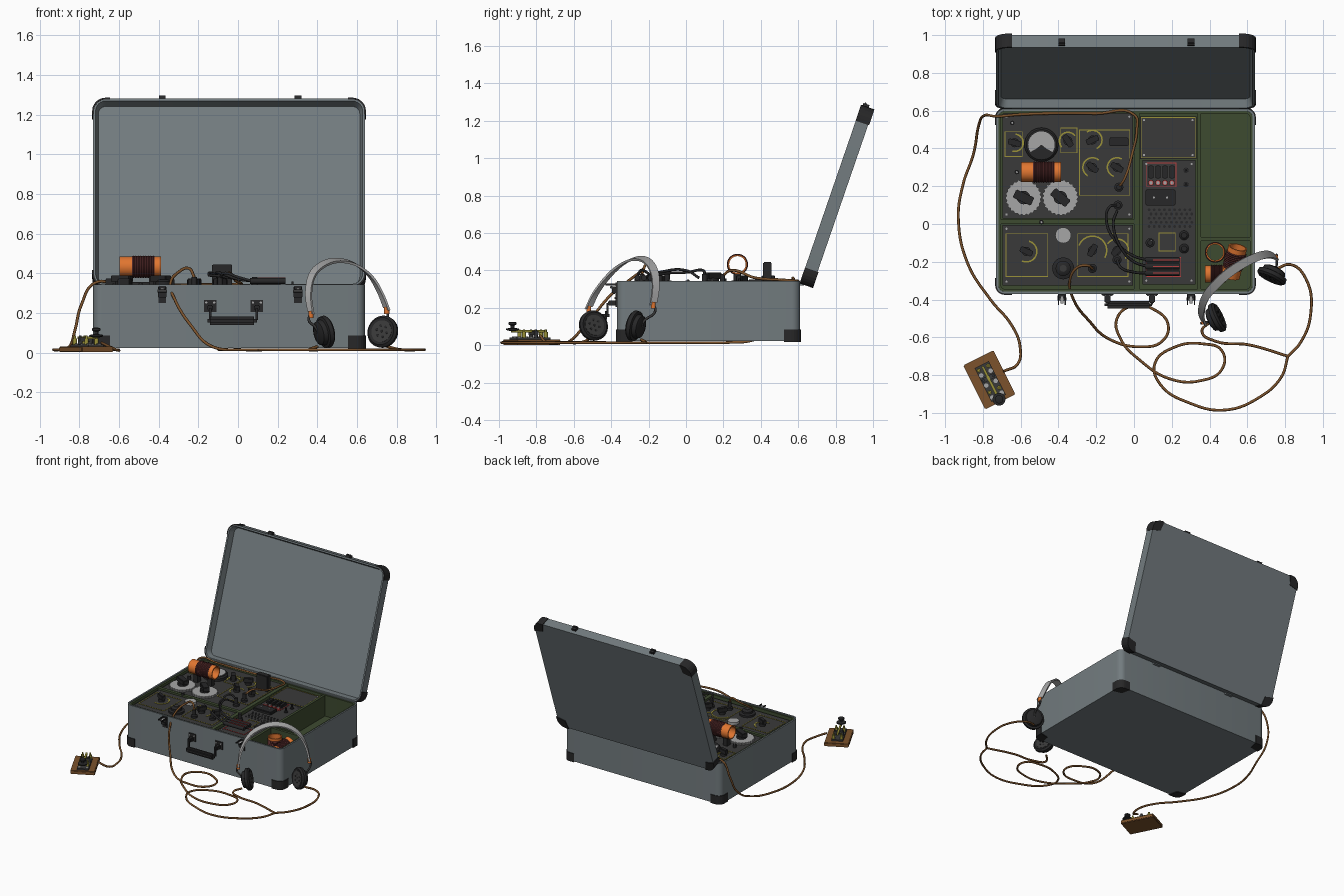
import bpy, bmesh, math
from mathutils import Vector, Matrix

if "Cube" in bpy.data.objects:
    bpy.data.objects.remove(bpy.data.objects["Cube"])


def material(name, *rgb):
    m = bpy.data.materials.new(name)
    m.use_nodes = True
    m.diffuse_color = (*rgb, 1)
    m.node_tree.nodes["Principled BSDF"].inputs["Base Color"].default_value = (*rgb, 1)
    return m


STEEL = material("blue grey steel", .17, .2, .212)
PANEL = material("charcoal panel", .042, .042, .042)
BLACK = material("black", .02, .02, .021)
GREEN = material("olive green", .048, .07, .03)
COPPER = material("copper orange", .75, .18, .03)
MAROON = material("maroon winding", .085, .022, .022)
BROWN = material("wood and cord brown", .2, .085, .025)
LIGHT = material("light grey", .38, .38, .38)
BRASS = material("brass yellow", .33, .29, .04)
RED = material("marking red", .5, .05, .05)
FRONT = Matrix.Identity(4)


def finish(name, bm, mat, matrix=FRONT, smooth=False):
    bmesh.ops.recalc_face_normals(bm, faces=bm.faces)
    me = bpy.data.meshes.new(name)
    bm.to_mesh(me)
    bm.free()
    me.materials.append(mat)
    ob = bpy.data.objects.new(name, me)
    bpy.context.collection.objects.link(ob)
    ob.matrix_world = matrix
    if smooth:
        bpy.ops.object.select_all(action='DESELECT')
        ob.select_set(True)
        bpy.context.view_layer.objects.active = ob
        bpy.ops.object.shade_smooth_by_angle(angle=math.radians(35))


def loft(name, rings, mat, matrix=FRONT, smooth=False, closed=False):
    """Join equal rings of points; cap both ends unless the rings form a loop."""
    bm = bmesh.new()
    vs = [[bm.verts.new(p) for p in r] for r in rings]
    n = len(vs[0])
    for a, b in list(zip(vs, vs[1:])) + ([(vs[-1], vs[0])] if closed else []):
        for i in range(n):
            bm.faces.new((a[i], a[(i + 1) % n], b[(i + 1) % n], b[i]))
    if not closed:
        bm.faces.new(vs[0])
        bm.faces.new(vs[-1])
    finish(name, bm, mat, matrix, smooth)


def box(name, c, size, mat, rz=0, bevel=0, matrix=FRONT):
    bm = bmesh.new()
    bmesh.ops.create_cube(bm, size=1)
    bmesh.ops.scale(bm, vec=size, verts=bm.verts)
    if bevel:
        bmesh.ops.bevel(bm, geom=bm.edges[:], offset=bevel, segments=2, affect='EDGES')
    finish(name, bm, mat, matrix @ Matrix.Translation(c) @ Matrix.Rotation(rz, 4, 'Z'))


def slab(name, x0, x1, y0, y1, z0, z1, mat):
    box(name, ((x0 + x1) / 2, (y0 + y1) / 2, (z0 + z1) / 2), (x1 - x0, y1 - y0, z1 - z0), mat)


def turned(name, c, profile, mat, axis=(0, 0, 1), seg=24, closed=False, matrix=FRONT):
    """Revolve (radius, height) pairs about an axis through c."""
    rings = [[(r * math.cos(i * math.tau / seg), r * math.sin(i * math.tau / seg), h)
              for i in range(seg)] for r, h in profile]
    turn = Vector(axis).to_track_quat('Z', 'Y').to_matrix().to_4x4()
    loft(name, rings, mat, matrix @ Matrix.Translation(c) @ turn, True, closed)


def cyl(name, c, r, h, mat, axis=(0, 0, 1), seg=24, matrix=FRONT):
    turned(name, c, [(r, 0), (r, h)], mat, axis, seg, matrix=matrix)


def rounded(x0, x1, y0, y1, r, z):
    pts = []
    for k, (cx, cy) in enumerate([(x1 - r, y1 - r), (x0 + r, y1 - r), (x0 + r, y0 + r), (x1 - r, y0 + r)]):
        for i in range(7):
            a = (k + i / 6) * math.pi / 2
            pts.append((cx + r * math.cos(a), cy + r * math.sin(a), z))
    return pts


def tray(name, x0, x1, y0, y1, z0, z1, r, wall, slope, floor, mat, matrix=FRONT):
    def ring(d, z):
        return rounded(x0 + d, x1 - d, y0 + d, y1 - d, max(r - d, .012), z)
    loft(name, [ring(0, z0), ring(0, z1), ring(wall, z1), ring(slope, floor)], mat, matrix, True)


def corner_caps(name, x0, x1, y0, y1, z0, z1, r, leg, matrix=FRONT):
    e = .005

    def arc(d):
        bend = [(r - (r - d) * math.sin(a * math.pi / 12), r - (r - d) * math.cos(a * math.pi / 12)) for a in range(7)]
        return [(leg, d)] + bend + [(d, leg)]
    for x, sx in ((x0, 1), (x1, -1)):
        for y, sy in ((y0, 1), (y1, -1)):
            for part, outline, a, b in (("side", arc(-e) + arc(.004)[::-1], z0 - e, z1),
                                        ("plate", arc(-e) + [(leg * .8, leg * .8)], z0 - e, z0 + .002)):
                loft(f"{name}_{part}", [[(x + sx * u, y + sy * v, z) for u, v in outline] for z in (a, b)],
                     BLACK, matrix)


def cable(name, points, mat, r=.0075, ground=.014):
    cu = bpy.data.curves.new(name, 'CURVE')
    cu.dimensions = '3D'
    cu.bevel_depth, cu.bevel_resolution, cu.resolution_u = r, 1, 7
    cu.use_fill_caps = True
    sp = cu.splines.new('BEZIER')
    sp.bezier_points.add(len(points) - 1)
    for bp, p in zip(sp.bezier_points, points):
        bp.co = p if len(p) == 3 else (*p, ground)
        bp.handle_left_type = bp.handle_right_type = 'AUTO'
    tmp = bpy.data.objects.new(name + "_path", cu)
    bpy.context.collection.objects.link(tmp)
    me = bpy.data.meshes.new_from_object(tmp.evaluated_get(bpy.context.evaluated_depsgraph_get()))
    bpy.data.objects.remove(tmp)
    bpy.context.collection.objects.link(bpy.data.objects.new(name, me))
    me.materials.clear()
    me.materials.append(mat)
    me.shade_smooth()


# Case, green liner and dividers
X0, X1, Y0, Y1, RIM = -.73, .64, -.37, .61, .342
tray("case_base", X0, X1, Y0, Y1, .022, RIM, .045, .012, .012, .06, STEEL)
tray("case_liner", X0 + .012, X1 - .012, Y0 + .012, Y1 - .012, .05, RIM - .006, .035, .014, .014, .17, GREEN)
corner_caps("base_corner", X0, X1, Y0, Y1, .022, .085, .045, .085)
for x0, x1, y0, y1 in ((0, .03, -.35, .6), (.335, .355, -.35, .6), (-.71, 0, 0, .025), (.355, .62, -.09, -.07)):
    slab("divider", x0, x1, y0, y1, .1, RIM - .008, GREEN)

# Lid, leaning back on its hinges
LID = Matrix.Translation((0, .676, .312)) @ Matrix.Rotation(math.radians(71), 4, 'X')
tray("lid", X0, X1, 0, 1, 0, .07, .065, .012, .026, .024, STEEL, LID)
corner_caps("lid_corner", X0, X1, 0, 1, 0, .071, .065, .085, LID)
for x in (-.382, .302):
    box("lid_catch", (x, 1.008, .045), (.035, .02, .035), BLACK, matrix=LID)
    cyl("lid_catch_pin", (x - .017, 1.018, .05), .006, .034, BLACK, (1, 0, 0), 10, LID)
    slab("hinge", x - .03, x + .03, .605, .63, .32, .335, STEEL)
    # Front latches
    slab("latch_plate", x - .02, x + .02, -.376, -.37, .25, .335, BLACK)
    box("latch_lever", (x, -.385, .295), (.045, .02, .04), BLACK, bevel=.004)
    cyl("latch_bar", (x - .024, -.398, .31), .008, .048, PANEL, (1, 0, 0), 12)
    for s in (-.018, .018):
        box("latch_hook", (x + s, -.4, .325), (.006, .06, .01), BLACK)
    box("latch_tongue", (x, -.4, .322), (.016, .04, .006), LIGHT)

# Carrying handle
for x in (-.14, .095):
    slab("handle_plate", x - .032, x + .032, -.377, -.37, .205, .265, BLACK)
    box("handle_loop", (x, -.395, .225), (.03, .045, .028), BLACK, bevel=.005)
    for s in (-.02, .02):
        cyl("handle_rivet", (x + s, -.376, .252), .006, .006, LIGHT, (0, -1, 0), 10)
    box("handle_arm", (x, -.42, .195), (.012, .012, .06), BLACK)
box("handle_grip", (-.03, -.428, .16), (.25, .04, .044), BLACK, bevel=.014)

# Instrument panels
TOP = .322
for x0, x1, y0, y1 in ((-.695, -.005, .03, .588), (-.695, -.005, -.325, -.005), (.033, .33, .345, .57), (.045, .325, -.32, .338)):
    slab("panel", x0, x1, y0, y1, .2, TOP, PANEL)
    for x in (x0 + .02, x1 - .02):
        for y in (y0 + .02, y1 - .02):
            cyl("panel_screw", (x, y, TOP), .006, .005, LIGHT, seg=8)


def frame(x0, x1, y0, y1, mat=BRASS, t=.004):
    for a, b, c, d in ((x0, x1, y0, y0 + t), (x0, x1, y1 - t, y1), (x0, x0 + t, y0, y1), (x1 - t, x1, y0, y1)):
        slab("panel_outline", a, b, c, d, TOP, TOP + .003, mat)


def knob(x, y, angle, size=.07, z=TOP):
    cyl("knob_base", (x, y, z), size * .34, .02, BLACK, seg=20)
    box("knob_bar", (x, y, z + .034), (size, size * .45, .034), BLACK, math.radians(angle), .004)


def scale_arc(x, y, r, start, sweep):
    pts = [(math.radians(start + sweep * i / 12)) for i in range(13)]
    outline = [(x + r * math.cos(a), y + r * math.sin(a)) for a in pts]
    outline += [(x + (r - .008) * math.cos(a), y + (r - .008) * math.sin(a)) for a in reversed(pts)]
    loft("knob_scale", [[(u, v, z) for u, v in outline] for z in (TOP, TOP + .004)], BRASS)


for f in ((-.685, -.59, .355, .49), (-.39, -.3, .375, .51), (-.29, -.02, .15, .5), (-.68, -.455, -.28, -.05),
          (-.3, -.03, -.28, -.05), (.036, .326, .349, .566), (.13, .22, -.145, -.045)):
    frame(*f)
for x, y, a, r in ((-.632, .43, -15, .05), (-.35, .44, 125, .05), (-.22, .445, 25, .055), (-.22, .3, 140, .055),
                   (-.09, .3, 150, .055), (-.57, -.145, -25, .06), (-.22, -.14, 60, .08), (-.09, -.14, 45, .065)):
    knob(x, y, a)
    scale_arc(x, y, r, a - 90, 190)

# Meter with a pale window
turned("meter", (-.49, .42, TOP), [(.09, 0), (.09, .02), (.08, .03)], BLACK, seg=32)
window = [(.07 * math.cos(a * math.pi / 16), .07 * math.sin(a * math.pi / 16)) for a in range(-3, 20)]
window += [(-.025, -.02), (0, 0), (.025, -.02)]
loft("meter_window", [[(u - .49, v + .42, z) for u, v in window] for z in (TOP + .03, TOP + .034)], LIGHT)

# Toothed tuning dials
for x, a in ((-.585, -25), (-.39, -40)):
    teeth = [(.096 if i % 4 < 2 else .09, i * math.tau / 96) for i in range(96)]
    loft("tuning_dial", [[(x + r * math.cos(t), .14 + r * math.sin(t), z) for r, t in teeth]
                         for z in (TOP, TOP + .016)], LIGHT)
    knob(x, .14, a, .105, TOP + .016)
cyl("small_dial", (-.375, -.06, TOP), .042, .02, LIGHT, seg=28)
turned("stepped_knob", (-.375, -.235, TOP), [(.058, 0), (.058, .015), (.04, .02), (.04, .035), (.025, .045)], BLACK)
cyl("stepped_knob_cap", (-.375, -.235, TOP + .045), .018, .004, PANEL)
box("plug_in_crystal", (-.08, .435, .382), (.1, .045, .125), BLACK, bevel=.004)
for x, y in ((-.08, .195), (-.085, .1), (-.22, -.235), (-.09, -.19), (.085, -.1)):
    turned("jack", (x, y, TOP), [(.024, 0), (.024, .015), (.014, .02), (.014, .06)], BLACK, seg=16)
for x, y in ((-.645, .535), (-.49, .01), (-.62, .275), (.09, -.09)):
    cyl("terminal", (x, y, TOP), .012, .025, BLACK, seg=12)
    cyl("terminal_tip", (x, y, TOP + .025), .005, .004, LIGHT, seg=8)


# Coils: open formers with a ribbed winding
def coil(c, axis, length, r):
    start = Vector(c) - Vector(axis).normalized() * length / 2
    turned("coil_former", start, [(r, 0), (r, length), (r * .85, length), (r * .85, 0)], COPPER, axis, 28, True)
    steps = 18
    wind = [(r + (.005 if i % 2 else .001), length * (.3 + .54 * i / steps)) for i in range(steps + 1)]
    turned("coil_winding", start, wind + [(r * .9, wind[-1][1]), (r * .9, wind[0][1])], MAROON, axis, 28, True)


coil((-.492, .275, .432), (1, 0, 0), .21, .052)
for x in (-.55, -.43):
    box("coil_post", (x, .275, .352), (.035, .04, .06), BLACK)
coil((.43, -.15, .25), (0, 0, 1), .12, .05)
coil((.53, -.2, .255), (.2, .8, .3), .17, .05)
coil((.43, -.265, .225), (1, 0, 0), .11, .045)

# Power unit: fuses, sockets, grille and plugs
frame(.065, .225, .195, .325, RED)
for i in range(4):
    x = .09 + i * .037
    box("fuse", (x, .275, TOP + .012), (.026, .07, .024), BLACK, bevel=.004)
    cyl("fuse_ring", (x, .218, TOP), .015, .012, RED, seg=14)
    cyl("fuse_cap", (x, .218, TOP + .012), .009, .006, LIGHT, seg=12)
box("socket", (.14, .14, TOP + .012), (.16, .085, .024), BLACK, bevel=.006)
for s in (-.035, .035):
    cyl("socket_pin", (.14 + s, .14, TOP + .024), .006, .004, LIGHT, seg=10)
for row in range(5):
    for col in range(9):
        cyl("grille_hole", (.08 + col * .027 + row % 2 * .01, .075 - row * .022, TOP), .008, .003, BLACK, seg=6)
for y in (.285, .21):
    turned("toggle", (.275, y, TOP), [(.014, 0), (.014, .008), (.006, .01), (.006, .035)], BLACK, seg=14)
for y in (-.06, -.13):
    turned("round_button", (.265, y, TOP), [(.025, 0), (.025, .008), (.015, .016)], BLACK, seg=18)
frame(.065, .25, -.28, -.175, RED)
for y in (-.19, -.225, -.26):
    cyl("power_plug", (.06, y, .36), .015, .18, BLACK, (1, 0, 0), 14)
    slab("plug_stripe", .1, .24, y - .003, y + .003, .374, .378, RED)
cable("power_lead", [(-.085, .1, .37), (-.13, .09, .4), (-.145, .01, .39), (-.09, -.1, .385), (0, -.17, .37), (.07, -.19, .36)], BLACK)
cable("power_lead", [(-.09, .07, .36), (-.11, 0, .4), (-.06, -.14, .39), (0, -.2, .37), (.07, -.225, .36)], BLACK)
cable("power_lead", [(-.09, -.19, .375), (-.07, -.23, .4), (0, -.255, .38), (.07, -.26, .36)], BLACK)

# Signalling key on its wooden board
KEY = Matrix.Translation((-.766, -.825, 0)) @ Matrix.Rotation(math.radians(-63.4), 4, 'Z')
box("key_board", (0, 0, .016), (.26, .178, .028), BROWN, bevel=.004, matrix=KEY)
box("key_plate", (.01, 0, .035), (.2, .085, .012), PANEL, matrix=KEY)
box("key_lever", (.02, 0, .075), (.2, .014, .012), BRASS, matrix=KEY)
for x, mat in ((-.07, BRASS), (-.01, PANEL), (.06, BRASS)):
    for y in (-.028, .028):
        turned("key_post", (x, y, .04), [(.011, 0), (.011, .03), (.006, .03), (.006, .045)], mat, seg=12, matrix=KEY)
        cyl("key_washer", (x + .03, y, .04), .012, .006, LIGHT, seg=12, matrix=KEY)
box("key_bridge", (-.01, 0, .065), (.025, .07, .02), PANEL, matrix=KEY)
turned("key_knob", (.115, 0, .075), [(.01, 0), (.034, .006), (.034, .014), (.01, .018), (.01, .03), (.022, .036),
                                     (.022, .046), (.012, .05)], BLACK, matrix=KEY)

# Headphones: flat sprung band, yokes and two ear cups
SIDE = Vector((-.55, .75, .3)).normalized() * .024
band = [(.368, -.52, .2), (.352, -.48, .29), (.37, -.39, .4), (.44, -.31, .455), (.51, -.25, .468), (.59, -.2, .45),
        (.67, -.165, .39), (.72, -.16, .3), (.75, -.175, .22)]
band = [Vector(p) for p in band]
for _ in range(2):
    cut = [p for a, b in zip(band, band[1:]) for p in (a.lerp(b, .25), a.lerp(b, .75))]
    band = [band[0]] + cut[1:-1] + [band[-1]]
rings = []
for i, p in enumerate(band):
    along = band[min(i + 1, len(band) - 1)] - band[max(i - 1, 0)]
    out = along.cross(SIDE).normalized() * .006
    rings.append([p - SIDE - out, p + SIDE - out, p + SIDE + out, p - SIDE + out])
loft("headband", rings, LIGHT, smooth=True)
for c, n, end in (((.43, -.5, .102), (.88, .42, .2), band[0]), ((.735, -.265, .102), (-.42, -.88, .2), band[-1])):
    c, n = Vector(c), Vector(n).normalized()
    turned("ear_cup", c - n * .035, [(.04, 0), (.06, .008), (.066, .03), (.08, .034), (.082, .055), (.07, .066),
                                     (.055, .062)], BLACK, n, 32)
    cyl("ear_cup_face", c + n * .026, .056, .003, PANEL, n, 28)
    u = n.orthogonal().normalized()
    for i in range(7):
        d = Matrix.Rotation(i * math.tau / 6, 3, n) @ u * (.03 if i else 0)
        cyl("ear_cup_hole", c + n * .028 + d, .007, .003, BLACK, n, 8)
    cyl("yoke_clamp", end + Vector((0, 0, -.025)), .013, .035, COPPER, seg=12)
    cable("yoke", [end, end - n * .012 - Vector((0, 0, .035)), c - n * .045 + Vector((0, 0, .035)), c - n * .03], PANEL, .007)

# Key lead, over the case edge and across the floor
cable("key_lead", [(-.69, -.78, .05), (-.615, -.74), (-.603, -.65), (-.645, -.54), (-.76, -.4), (-.88, -.21), (-.93, .03),
                   (-.905, .21), (-.85, .37, .03), (-.82, .53, .12), (-.79, .575, .24), (-.72, .57, .352), (-.6, .58, .342),
                   (-.2, .585, .342), (.005, .575, .345), (.015, .5, .35), (-.01, .37, .36), (-.05, .24, .4), (-.08, .195, .37)], BROWN)

# Headphone lead, looping on the floor, then splitting
cable("phone_lead", [(-.22, -.235, .38), (-.25, -.22, .425), (-.3, -.23, .405), (-.34, -.3, .35), (-.32, -.4, .27),
                     (-.24, -.51, .14), (-.13, -.61, .03), (.03, -.65), (.15, -.62), (.18, -.53), (.1, -.45), (0, -.43),
                     (-.09, -.5), (-.07, -.61), (.03, -.72), (.19, -.82), (.35, -.83), (.465, -.77), (.465, -.67),
                     (.37, -.635), (.22, -.65), (.11, -.74), (.14, -.85), (.3, -.95), (.48, -.985), (.66, -.92),
                     (.78, -.81), (.815, -.7)], BROWN)
cable("phone_branch", [(.815, -.7), (.61, -.64), (.43, -.62), (.36, -.57), (.4, -.52, .03)], BROWN)
cable("phone_branch", [(.815, -.7), (.88, -.63), (.935, -.48), (.91, -.29), (.83, -.215), (.75, -.24, .03)], BROWN)
